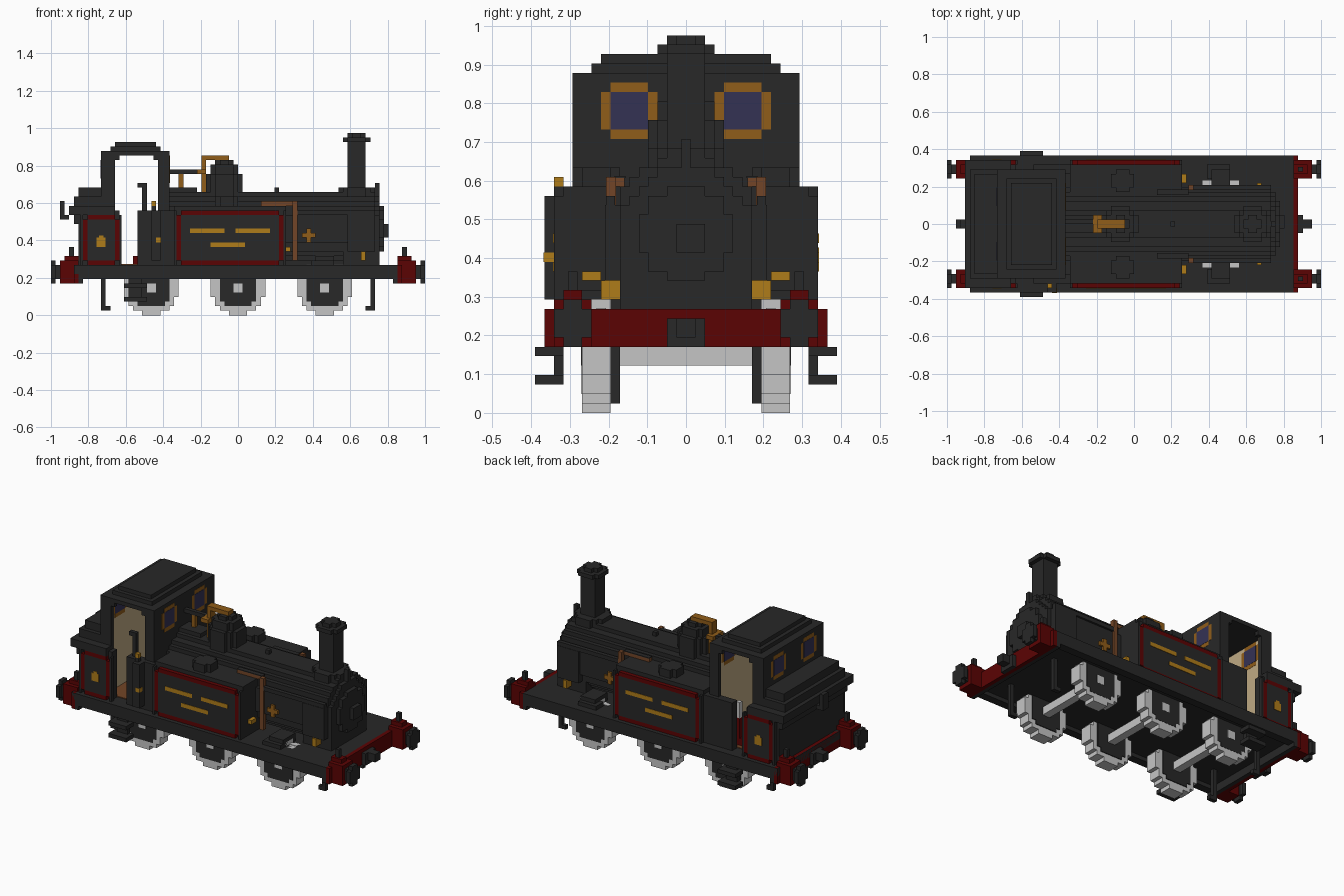
import bpy
import bmesh
import math

UNIT = 2 / 82  # size of one block

old = bpy.data.objects.get("Cube")
if old:
    bpy.data.objects.remove(old, do_unlink=True)


def colour(name, r, g, b):
    mat = bpy.data.materials.new(name)
    mat.diffuse_color = (r, g, b, 1)
    mat.use_nodes = True
    shader = next(n for n in mat.node_tree.nodes if n.type == "BSDF_PRINCIPLED")
    shader.inputs["Base Color"].default_value = (r, g, b, 1)
    return mat


black = colour("soot black", .021, .021, .021)
red = colour("dark red", .105, .001, .001)
gold = colour("gold", .43, .2, .01)
brass = colour("brass", .28, .11, .01)
copper = colour("copper", .17, .06, .02)
steel = colour("pale steel", .56, .56, .56)
glass = colour("blue glass", .034, .032, .088)
cream = colour("cream lining", .52, .4, .23)


def prism(name, mat, outline, axis, span, mirror=False):
    """Extrude an outline along an axis, optionally repeated across the centre line."""
    bm = bmesh.new()
    place = {"x": lambda a, b, t: (t, a, b),
             "y": lambda a, b, t: (a, t, b),
             "z": lambda a, b, t: (a, b, t)}[axis]
    for side in ((1, -1) if mirror else (1,)):
        rings = []
        for t in span:
            ring = []
            for a, b in outline:
                x, y, z = place(a, b, t)
                ring.append(bm.verts.new((x * UNIT, side * y * UNIT, z * UNIT)))
            rings.append(ring)
            bm.faces.new(ring)
        low, high = rings
        for i in range(len(low)):
            bm.faces.new((low[i - 1], low[i], high[i], high[i - 1]))
    bmesh.ops.recalc_face_normals(bm, faces=bm.faces)
    mesh = bpy.data.meshes.new(name)
    bm.to_mesh(mesh)
    bm.free()
    mesh.materials.append(mat)
    obj = bpy.data.objects.new(name, mesh)
    bpy.context.scene.collection.objects.link(obj)


def box(name, mat, xs, ys, zs, mirror=False):
    (x, X), (y, Y) = xs, ys
    prism(name, mat, [(x, y), (X, y), (X, Y), (x, Y)], "z", zs, mirror)


def disc(name, mat, centre, radius, axis, span, mirror=False):
    """Round solid with a stepped, blocky outline."""
    a, b = centre
    steps = []
    for row in range(-int(radius), int(radius)):
        half = math.floor(math.sqrt(max(radius ** 2 - (row + .5) ** 2, 0)) + .5)
        for edge in (row, row + 1):
            if len(steps) > 1 and steps[-1][0] == steps[-2][0] == half:
                steps.pop()
            steps.append((half, edge))
    outline = [(a + h, b + e) for h, e in steps]
    outline += [(a - h, b + e) for h, e in reversed(steps)]
    prism(name, mat, outline, axis, span, mirror)


def panel(name, xs, zs):
    """Side panel with a flush red border, notched corners and dark outer edges."""
    (x, X), (z, Z) = xs, zs
    deep = (13, 14)
    box(name + "_field", black, (x + 1, X - 1), deep, (z + 1, Z - 1), True)
    box(name + "_bottom", red, (x + 1, X - 1), deep, (z, z + 1), True)
    box(name + "_top", red, (x + 1, X - 1), deep, (Z - 1, Z), True)
    box(name + "_rear", red, (x, x + 1), deep, (z + 1, Z - 1), True)
    box(name + "_front", red, (X - 1, X), deep, (z + 1, Z - 1), True)
    box(name + "_rear_edge", black, (x - .5, x), deep, (z, Z), True)
    box(name + "_front_edge", black, (X, X + .5), deep, (z, Z), True)


# Footplate
box("footplate", black, (-36, 35), (-15, 15), (9, 11))
box("footplate_valance", black, (-34, 34), (13, 15), (8, 9), True)

# Buffer beams, buffers, hooks and guard irons at both ends
for end, label in ((1, "front"), (-1, "rear")):
    def along(a, b):
        return tuple(sorted((a * end, b * end)))
    box(label + "_buffer_beam", red, along(35, 36), (-15, 15), (7, 11))
    box(label + "_beam_backing", black, along(34, 35), (-15, 15), (7, 9))
    box(label + "_buffer_housing", red, along(35, 39), (10, 14), (7, 12), True)
    box(label + "_housing_cap", red, along(35, 38), (11, 13), (12, 13), True)
    box(label + "_lamp_iron", black, along(36, 37), (11.5, 12.5), (13, 15), True)
    box(label + "_buffer_shank", black, along(39, 40), (11, 13), (8, 11), True)
    box(label + "_buffer_head", black, along(40, 41), (10, 14), (8, 11), True)
    box(label + "_buffer_head_core", black, along(40, 41), (11, 13), (7, 12), True)
    box(label + "_coupling_plate", black, along(36, 37), (-2, 2), (7, 10))
    box(label + "_coupling_hook", black, along(37, 39), (-1, 1), (8, 10))
    box(label + "_guard_iron", black, along(29, 30), (7, 8), (1, 9), True)
    box(label + "_guard_toe", black, along(28, 29), (7, 8), (1, 2), True)

# Wheels and axles
for x, label in ((-19, "rear"), (0, "middle"), (19, "front")):
    disc(label + "_tyre", steel, (x, 6), 6, "y", (8, 11), True)
    disc(label + "_wheel_centre", black, (x, 6), 4.4, "y", (7.8, 11.05), True)
    box(label + "_hub", steel, (x - 1, x + 1), (11, 11.1), (5, 7), True)
    box(label + "_axle", steel, (x - 1, x + 1), (-7.8, 7.8), (5, 7))
box("front_tread_slot", steel, (15, 23), (8.5, 9.5), (11, 11.1), True)
box("front_splasher", black, (17, 21), (7, 12), (11, 13), True)
box("front_sandbox", black, (16, 21), (10, 13), (11, 12), True)

# Cab footsteps
box("step_hanger", black, (-24, -21), (13, 14), (3, 9), True)
box("upper_step", black, (-25, -20), (13, 16), (6, 7), True)
box("lower_step", black, (-25, -20), (13, 16), (3, 4), True)

# Boiler, smokebox and door
disc("boiler", black, (0, 19), 8, "x", (-15, 24))
disc("smokebox", black, (0, 19), 8, "x", (24, 30))
box("smokebox_sides", black, (24, 30), (-8.6, 8.6), (14, 22))
disc("smokebox_front", black, (0, 19), 7, "x", (30, 31))
disc("smokebox_door", black, (0, 19), 5, "x", (31, 32))
box("door_handle", black, (32, 33), (-1, 2), (17, 20))
box("smokebox_saddle", black, (23, 31), (-7, 7), (11, 16))
box("smokebox_lamp_iron", black, (30, 31), (-.5, .5), (25, 29))
box("boiler_lamp_iron", black, (8, 9), (-.5, .5), (27, 28))
box("boiler_handrail", black, (13, 30), (7.5, 8.5), (22, 23), True)

# Chimney
disc("chimney_base", black, (26, 0), 4, "z", (26, 28))
disc("chimney_stack", black, (26, 0), 2.3, "z", (28, 39))
disc("chimney_rim", black, (26, 0), 3, "z", (38, 39))
disc("chimney_lip", black, (26, 0), 2, "z", (39, 40))

# Dome, whistle pipes and safety valve
disc("dome", black, (-3, 0), 4, "z", (25, 31))
disc("dome_shoulder", black, (-3, 0), 3.2, "z", (31, 33))
disc("dome_crown", black, (-3, 0), 2, "z", (33, 34))
box("brass_pipe", brass, (-8, -7), (-1, 1), (26, 35))
box("brass_arm", brass, (-8, -2), (-1, 1), (34, 35))
box("brass_pipe_foot", brass, (-9, -7), (-2, 2), (31, 32))
box("whistle", brass, (-13, -12), (0, 1), (27, 31))
box("valve_lever", black, (-15, -8), (0, 1), (31, 32))
box("valve_mount", black, (-15, -9), (-2, 2), (26, 28))

# Side tanks with lined panels and gold bars
box("side_tank", black, (-14, 10.5), (6, 13), (11, 24), True)
panel("tank_panel", (-13.5, 10), (11, 23))
for x, z in ((-10.5, 18), (-.5, 18), (-6, 15)):
    box("gold_bar", gold, (x, x + 7.5), (14, 14.1), (z, z + 1), True)
box("tank_filler_long", black, (-5, 0), (8, 11), (24, 26), True)
box("tank_filler_wide", black, (-4, -1), (7, 12), (24, 26), True)

# Copper feed pipes with a rail above, and small valves
box("feed_pipe_top", copper, (5, 12), (6.5, 7.5), (24, 24.9), True)
box("feed_pipe_rail", black, (5, 12), (6.4, 7.6), (24.9, 25.1), True)
box("feed_pipe_drop", copper, (12, 13), (7.4, 8.5), (12, 25), True)
box("clack_valve", brass, (14, 17), (8, 8.5), (17, 18), True)
box("clack_valve_stem", brass, (15, 16), (8, 8.5), (16, 19), True)
box("tank_cock", gold, (10.5, 11.5), (9, 11), (14, 15), True)
box("sand_valve", gold, (27, 28), (7, 9), (12, 14), True)

# Cab walls, doorway and stepped roof
box("cab_rear_wall", black, (-30, -29), (-12, 12), (11, 35))
box("cab_front_wall", black, (-16, -15), (-12, 12), (11, 35))
box("cab_rear_jamb", black, (-29, -27), (11, 12), (11, 35), True)
box("cab_front_jamb", black, (-17.5, -16), (11, 12), (11, 35), True)
box("cab_side_sheet", black, (-22, -14), (11, 13), (11, 23), True)
box("doorway_rear_corner", black, (-27, -26), (11, 12), (34, 35), True)
box("doorway_front_corner", black, (-18.5, -17.5), (11, 12), (34, 35), True)
box("roof_edge", black, (-30, -15), (-12, 12), (35, 36))
box("roof_step", black, (-28, -17), (-10, 10), (36, 37))
box("roof_top", black, (-27, -18), (-9, 9), (37, 38))
box("rear_lining", cream, (-29, -28.8), (-11, 11), (11, 35))
box("front_lining", cream, (-16.2, -16), (-11, 11), (11, 35))
box("rear_jamb_lining", cream, (-28.8, -27), (10.8, 11), (11, 35), True)
box("cab_floor", copper, (-28.8, -16.2), (-11, 11), (11, 11.2))

# Round cab windows, showing on both faces of each wall
for x, low, high, label in ((-30, .05, 1.25, "rear"), (-16, .25, 1.05, "front")):
    disc(label + "_window_ring", brass, (6, 32), 3, "x", (x - low, x + high), True)
    box(label + "_window_glass", glass, (x - low - .05, x + high + .05),
        (4, 8), (30, 34), True)

# Brake column, cab controls and lubricator
box("brake_column", red, (-22, -21), (9, 10), (11, 18))
box("brake_foot", red, (-23, -22), (9, 10), (11, 13))
box("brake_handle", steel, (-22, -21), (9, 10), (18, 22))
box("reverser_post", black, (-21, -20), (-12, -11), (22, 29))
box("reverser_grip", black, (-22, -20), (-12, -11), (28, 29))
box("lubricator", black, (-19, -17), (-15, -13), (12, 23))
box("lubricator_neck", black, (-19, -18), (-14, -13), (23, 24))
box("lubricator_cap", gold, (-19, -18), (-14, -13), (24, 25))
box("lubricator_tap", gold, (-18, -16.9), (-15.1, -14), (16, 17))

# Bunker with flared top and coal rails
box("bunker", black, (-35, -26), (11, 13), (11, 23), True)
box("bunker_back", black, (-35, -30), (-13, 13), (11, 23))
panel("bunker_panel", (-34, -26), (11, 22))
box("bunker_badge", gold, (-31, -29), (14, 14.1), (15, 17), True)
box("bunker_badge_tip", gold, (-30.5, -29.5), (14, 14.1), (17, 17.5), True)
box("bunker_flare", black, (-36, -30), (-13, 13), (20, 22))
box("bunker_lip", black, (-37, -30), (-14, 14), (22, 24))
box("bunker_lip_side", black, (-30, -27), (12, 14), (22, 24), True)
box("coal_rail_lower", black, (-36, -30), (-12, 12), (24, 26))
box("coal_rail_upper", black, (-35, -30), (-11, 11), (26, 28))
box("rear_lamp_bracket", black, (-39, -37), (-1, 1), (21, 22))
box("rear_lamp_prong", black, (-39, -38), (-1, 1), (22, 25))
